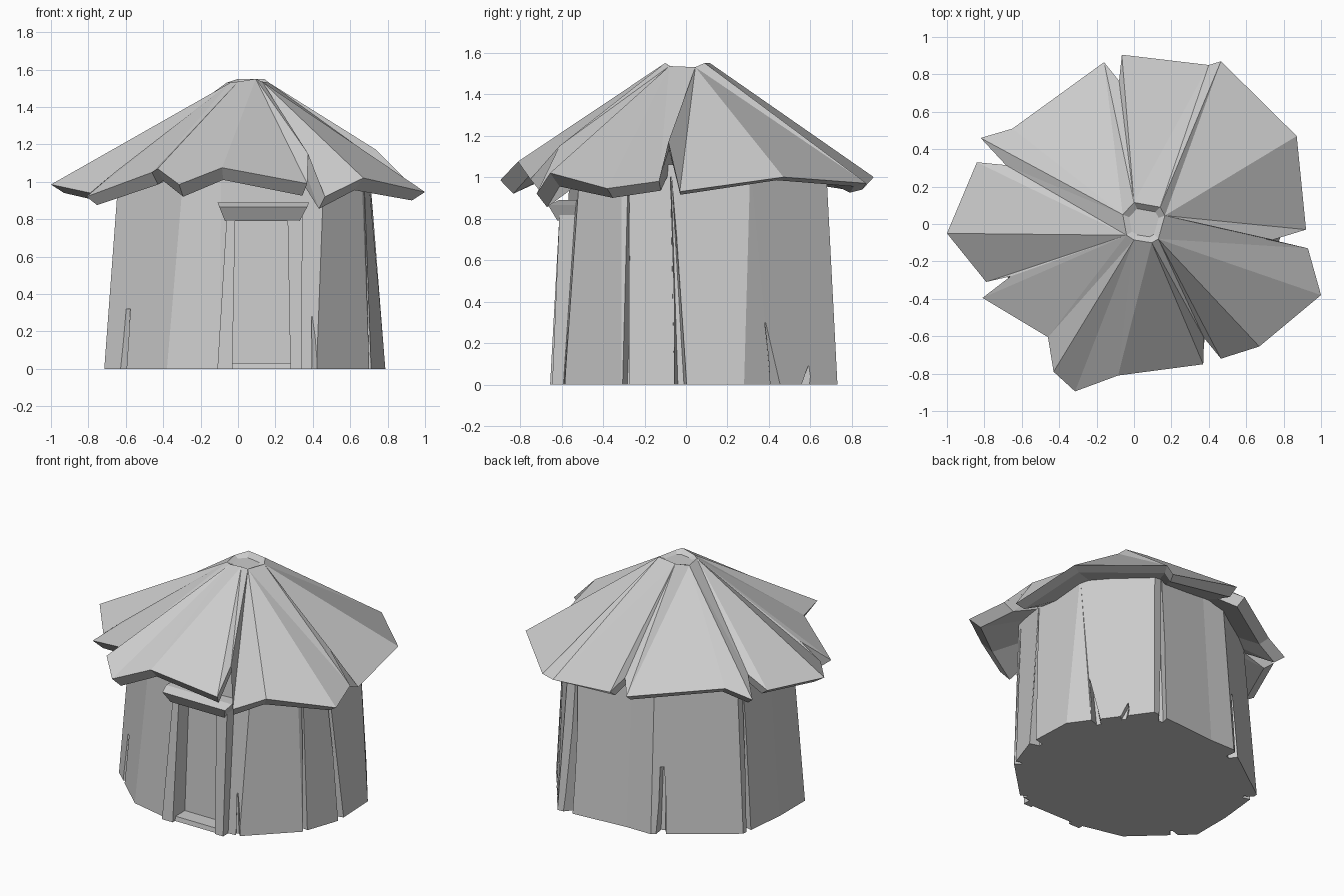
import bpy, bmesh, math
from mathutils import Vector

if "Cube" in bpy.data.objects:
    bpy.data.objects.remove(bpy.data.objects["Cube"])


def make(name, verts, faces):
    me = bpy.data.meshes.new(name)
    bm = bmesh.new()
    vs = [bm.verts.new(v) for v in verts]
    for f in faces:
        bm.faces.new([vs[i] for i in f])
    bmesh.ops.recalc_face_normals(bm, faces=bm.faces)
    bm.to_mesh(me)
    bm.free()
    ob = bpy.data.objects.new(name, me)
    bpy.context.scene.collection.objects.link(ob)
    return ob


def loft(name, bottom, top):
    """Closed solid between two loops with equal point counts."""
    n = len(bottom)
    faces = [(i, (i + 1) % n, (i + 1) % n + n, i + n) for i in range(n)]
    return make(name, list(bottom) + list(top),
                faces + [tuple(range(n))[::-1], tuple(range(n, 2 * n))])


def rect(x0, x1, y0, y1, z):
    return [(x0, y0, z), (x1, y0, z), (x1, y1, z), (x0, y1, z)]


# Tapered faceted wall
base = [(.42, -.585), (.70, -.31), (.79, -.05), (.775, .28), (.45, .73),
        (-.04, .69), (-.22, .69), (-.68, .36), (-.715, .02), (-.715, -.25),
        (-.38, -.56), (-.1, -.625)]
TOP, SHRINK = 1.06, .89
top = [(x * SHRINK, y * SHRINK, TOP) for x, y in base]
top[0] = (.46, -.51, TOP)
top[1] = (.66, -.31, TOP)
top[3] = (.69, .31, TOP)
top[4] = (.40, .675, TOP)
top[10] = (-.29, -.52, TOP)
wall = loft("wall", [(x, y, 0) for x, y in base], top)

cutters = []


def crack(x, y, width, height, depth=.06, lean=0, tip=.004):
    """Wedge-shaped split in the wall, wide at the foot and closing upward."""
    out = Vector((x, y, 0)).normalized()
    side = Vector((-out.y, out.x, 0))
    loops = []
    for z, w in ((-.03, width), (height, tip)):
        k = 1 - (1 - SHRINK) * z / TOP
        p = Vector((x * k, y * k, z)) + side * (lean if z > 0 else 0)
        loops.append([p + out * .08 - side * w, p + out * .08 + side * w,
                      p - out * depth + side * w * .3, p - out * depth - side * w * .3])
    cutters.append(loft("crack_cutter", *loops))


crack(.785, -.025, .05, 1.0, lean=-.05)
crack(.66, .43, .05, .3, lean=-.05)
crack(.57, .56, .06, .09, .04, lean=.04)
crack(.37, .72, .045, 1.0)
crack(-.27, .65, .05, .44, tip=.02)
crack(-.69, .31, .035, 1.0)
crack(-.60, -.34, .035, .32, .04, tip=.025)
crack(.705, -.29, .03, .95, .04)
crack(.41, -.59, .03, .28, .04)
cutters.append(loft("door_cutter", rect(-.03, .285, -.8, -.525, .03),
                    rect(-.02, .275, -.8, -.495, .80)))

for c in cutters:
    c.hide_render = True
    m = wall.modifiers.new("cut", 'BOOLEAN')
    m.operation, m.solver, m.object = 'DIFFERENCE', 'EXACT', c
deps = bpy.context.evaluated_depsgraph_get()
cut_mesh = bpy.data.meshes.new_from_object(wall.evaluated_get(deps))
wall.modifiers.clear()
wall.data = cut_mesh
for c in cutters:
    bpy.data.objects.remove(c)

# Door frame
loft("left_post", rect(-.11, -.03, -.655, -.54, 0), rect(-.06, -.015, -.61, -.5, .82))
loft("right_post", rect(.28, .34, -.645, -.53, 0), rect(.265, .345, -.61, -.5, .82))
loft("door_sill", rect(-.05, .3, -.63, -.5, 0), rect(-.05, .3, -.625, -.5, .03))
loft("lintel", rect(-.07, .33, -.62, -.5, .79), rect(-.10, .37, -.665, -.5, .865))
loft("lintel_cap", rect(-.10, .37, -.665, -.5, .865), rect(-.11, .38, -.61, -.5, .89))

# Ragged roof: rim points (x, y, z, index of smoke-hole corner they run up to)
rim = [(1.0, -.38, .945, 7), (.93, -.13, .98, 7), (.74, -.085, 1.17, 0),
       (.92, -.03, .93, 0), (.87, .47, 1.0, 0), (.465, .87, .97, 0),
       (.40, .85, .94, 1), (-.065, .905, 1.0, 2), (-.08, .765, 1.05, 2),
       (-.16, .865, .98, 2), (-.65, .51, 1.03, 3), (-.82, .46, .98, 3),
       (-.685, .315, 1.06, 3), (-.84, .33, 1.0, 4), (-1.0, -.05, .985, 4),
       (-.79, -.31, .94, 4), (-.66, -.28, 1.05, 4), (-.81, -.395, .92, 4),
       (-.46, -.605, 1.05, 4), (-.43, -.79, 1.07, 5), (-.315, -.895, .985, 5),
       (-.085, -.81, 1.075, 5), (.37, -.75, .99, 6), (.375, -.61, 1.15, 6),
       (.465, -.72, .92, 7), (.67, -.655, 1.02, 7)]
hole = [(.165, .045, 1.53), (.14, .09, 1.55), (0, .115, 1.55), (-.06, .05, 1.53),
        (-.04, -.06, 1.53), (0, -.085, 1.535), (.095, -.1, 1.55), (.13, -.08, 1.535)]
n, k = len(rim), len(hole)
outer = [p[:3] for p in rim]
near = [p[3] for p in rim]

lower, inner = [], []
for x, y, z in outer:
    d = math.hypot(x, y)
    thick = .065 if y < -.5 else .045
    if x > .3 and y > -.05:
        thick = .015
    lower.append((x * .93, y * .93, z - thick))
    inner.append((x / d * .56, y / d * .56, 1.06))
pit = [(.055 + (x - .055) * .7, .005 + (y - .005) * .7, 1.52) for x, y, z in hole]
verts = outer + lower + inner + hole + pit
R, P = 3 * n, 3 * n + k
faces = []
for i in range(n):
    j = (i + 1) % n
    a, b = near[i], near[j]
    # top panels run up to the smoke hole
    while a != b:
        faces.append((i, R + (a + 1) % k, R + a))
        a = (a + 1) % k
    faces.append((i, j, R + a))
    # rim edge and underside
    faces.append((i, n + i, n + j, j))
    faces.append((n + i, 2 * n + i, 2 * n + j, n + j))
for i in range(k):
    j = (i + 1) % k
    faces.append((R + i, R + j, P + j, P + i))
faces.append(tuple(range(P, P + k)))
faces.append(tuple(range(2 * n, 3 * n)))
make("roof", verts, faces)
